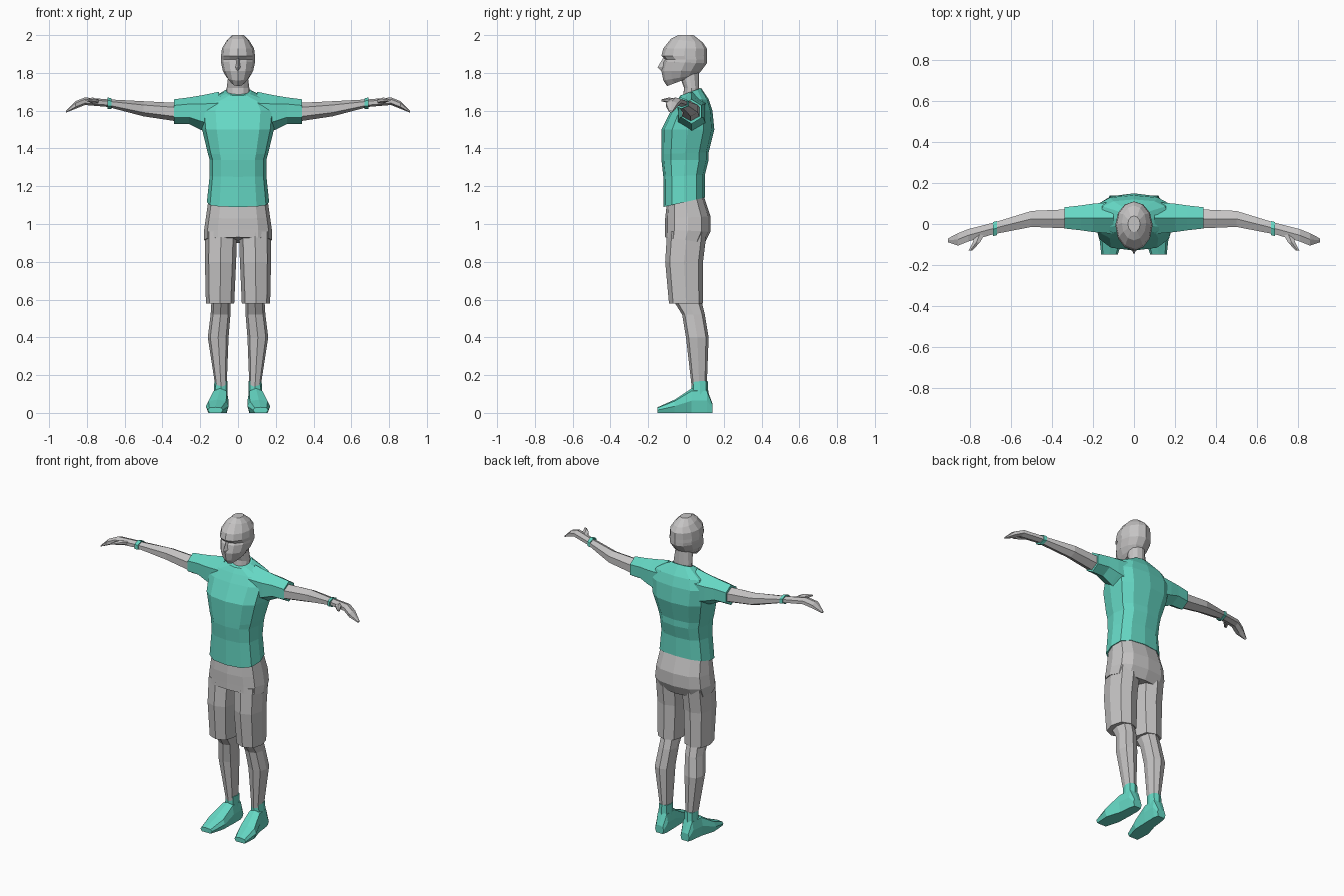
import bpy
import bmesh
from math import cos, sin, tau, copysign

default_cube = bpy.data.objects.get("Cube")
if default_cube:
    bpy.data.objects.remove(default_cube, do_unlink=True)


def make_material(name, red, green, blue):
    material = bpy.data.materials.new(name)
    material.use_nodes = True
    colour = (red, green, blue, 1)
    material.diffuse_color = colour
    material.node_tree.nodes["Principled BSDF"].inputs["Base Color"].default_value = colour
    return material


grey = make_material("light grey", red=.56, green=.55, blue=.55)
teal = make_material("turquoise", red=.13, green=.68, blue=.55)


def oval(sides, power=1, flat_base=False):
    """Outline in a unit box, starting at its front or bottom; a low power is squarer."""
    outline = []
    for step in range(sides):
        angle = tau * step / sides
        u, v = sin(angle), -cos(angle)
        u, v = (copysign(abs(value) ** power, value) for value in (u, v))
        if flat_base and v < -.1:
            v = -1
        outline.append((u, v))
    return outline


# Names of a section's limits along x, y and z
LIMITS = {"x": ("inner", "outer"), "y": ("front", "back"), "z": ("low", "high")}


def section_points(section, outline):
    """Fit the outline to the section's limits, in the plane across its own axis."""
    if "half" in section:
        section = dict(section, inner=-section["half"], outer=section["half"])
    along = next(axis for axis in LIMITS if axis in section)
    across, over = (axis for axis in LIMITS if axis != along)
    points = []
    for u, v in outline:
        point = {along: section[along] + section.get("rise", 0) * (v + 1) / 2}
        for axis, amount in ((across, u), (over, v)):
            start, end = (section[limit] for limit in LIMITS[axis])
            point[axis] = start + (end - start) * (amount + 1) / 2
        points.append([point[axis] for axis in LIMITS])
    return points


def loft(name, material, outline, sections, both_sides=False):
    """Skin the sections into a closed faceted part."""
    bm = bmesh.new()
    loops = [[bm.verts.new(point) for point in section_points(section, outline)]
             for section in sections]
    for lower, upper in zip(loops, loops[1:]):
        for i in range(len(outline)):
            bm.faces.new((lower[i - 1], lower[i], upper[i], upper[i - 1]))
    bm.faces.new(loops[0])
    bm.faces.new(loops[-1])
    bmesh.ops.recalc_face_normals(bm, faces=bm.faces[:])
    mesh = bpy.data.meshes.new(name)
    bm.to_mesh(mesh)
    bm.free()
    mesh.materials.append(material)
    part = bpy.data.objects.new(name, mesh)
    bpy.context.collection.objects.link(part)
    if both_sides:
        mirror = part.modifiers.new("Mirror", 'MIRROR')
        mirror.use_mirror_merge = False


torso_outline = oval(sides=12, power=.75)
head_outline = oval(sides=12)
leg_outline = oval(sides=8, power=.8)
arm_outline = oval(sides=6)
foot_outline = oval(sides=8, power=.7, flat_base=True)
nose_outline = oval(sides=3)

# Head, nose and neck
loft("head", grey, head_outline, [
    dict(z=1.73, half=.04, front=-.1, back=.06, rise=.06),
    dict(z=1.76, half=.06, front=-.12, back=.06, rise=.03),
    dict(z=1.81, half=.08, front=-.13, back=.08),
    dict(z=1.86, half=.09, front=-.12, back=.11, rise=-.01),
    dict(z=1.87, half=.09, front=-.11, back=.11),
    dict(z=1.89, half=.09, front=-.13, back=.11),
    dict(z=1.93, half=.085, front=-.12, back=.11),
    dict(z=1.98, half=.06, front=-.08, back=.09, rise=-.02),
    dict(z=2, half=.03, front=-.04, back=.04),
])
loft("nose", grey, nose_outline, [
    dict(z=1.81, half=.02, front=-.13, back=-.1),
    dict(z=1.83, half=.02, front=-.15, back=-.1),
    dict(z=1.88, half=.01, front=-.12, back=-.1),
])
loft("neck", grey, head_outline, [
    dict(z=1.64, half=.06, front=-.02, back=.08),
    dict(z=1.72, half=.06, front=-.01, back=.07),
    dict(z=1.8, half=.05, front=-.04, back=.07),
])

# Shirt body and sleeves
loft("shirt", teal, torso_outline, [
    dict(z=1.09, half=.165, front=-.12, back=.1, rise=.05),
    dict(z=1.25, half=.15, front=-.12, back=.1, rise=.01),
    dict(z=1.34, half=.15, front=-.13, back=.12),
    dict(z=1.37, half=.16, front=-.13, back=.12, rise=.01),
    dict(z=1.5, half=.19, front=-.13, back=.15),
    dict(z=1.6, half=.2, front=-.08, back=.14),
    dict(z=1.65, half=.17, front=-.05, back=.12, rise=.01),
    dict(z=1.68, half=.07, front=-.03, back=.08, rise=.04),
])
loft("sleeve", teal, arm_outline, both_sides=True, sections=[
    dict(x=.1, front=-.06, back=.12, low=1.46, high=1.7),
    dict(x=.2, front=-.05, back=.11, low=1.5, high=1.68),
    dict(x=.26, front=-.04, back=.1, low=1.53, high=1.67),
    dict(x=.34, front=-.03, back=.09, low=1.53, high=1.66),
])

# Shorts: hips and two legs
loft("shorts_hips", grey, torso_outline, [
    dict(z=.93, half=.18, front=-.11, back=.1, rise=-.03),
    dict(z=.97, half=.18, front=-.11, back=.13, rise=-.01),
    dict(z=1.03, half=.17, front=-.11, back=.13, rise=.01),
    dict(z=1.12, half=.155, front=-.1, back=.09, rise=.04),
])
loft("shorts_leg", grey, leg_outline, both_sides=True, sections=[
    dict(z=.58, inner=.02, outer=.17, front=-.09, back=.09),
    dict(z=.8, inner=.01, outer=.175, front=-.11, back=.09),
    dict(z=.96, inner=.005, outer=.175, front=-.1, back=.11),
])

# Lower legs
loft("lower_leg", grey, leg_outline, both_sides=True, sections=[
    dict(z=.14, inner=.06, outer=.12, front=.03, back=.11),
    dict(z=.4, inner=.05, outer=.16, front=0, back=.12),
    dict(z=.52, inner=.04, outer=.145, front=-.02, back=.1),
    dict(z=.6, inner=.04, outer=.14, front=-.07, back=.08),
])

# Shoes with ankle cuffs
loft("shoe", teal, foot_outline, both_sides=True, sections=[
    dict(y=-.15, inner=.08, outer=.16, low=0, high=.03),
    dict(y=-.06, inner=.05, outer=.17, low=0, high=.07),
    dict(y=.03, inner=.05, outer=.14, low=0, high=.13),
    dict(y=.11, inner=.05, outer=.13, low=0, high=.13),
    dict(y=.14, inner=.06, outer=.12, low=0, high=.05),
])
loft("ankle_cuff", teal, leg_outline, both_sides=True, sections=[
    dict(z=.08, inner=.055, outer=.13, front=.03, back=.12),
    dict(z=.17, inner=.055, outer=.125, front=.03, back=.115),
])

# Arms with hands, thumbs and wristbands
loft("arm", grey, arm_outline, both_sides=True, sections=[
    dict(x=.3, front=-.03, back=.08, low=1.54, high=1.64),
    dict(x=.5, front=-.02, back=.07, low=1.57, high=1.65),
    dict(x=.69, front=-.055, back=.01, low=1.62, high=1.66),
    dict(x=.81, front=-.09, back=-.02, low=1.63, high=1.67),
    dict(x=.86, front=-.11, back=-.04, low=1.61, high=1.65),
    dict(x=.91, front=-.09, back=-.07, low=1.59, high=1.6),
])
loft("thumb", grey, arm_outline, both_sides=True, sections=[
    dict(y=-.13, inner=.79, outer=.81, low=1.65, high=1.66),
    dict(y=-.09, inner=.75, outer=.79, low=1.64, high=1.67),
    dict(y=-.04, inner=.72, outer=.78, low=1.63, high=1.66),
])
loft("wristband", teal, arm_outline, both_sides=True, sections=[
    dict(x=.67, front=-.06, back=.02, low=1.61, high=1.665),
    dict(x=.69, front=-.065, back=.015, low=1.61, high=1.67),
])
